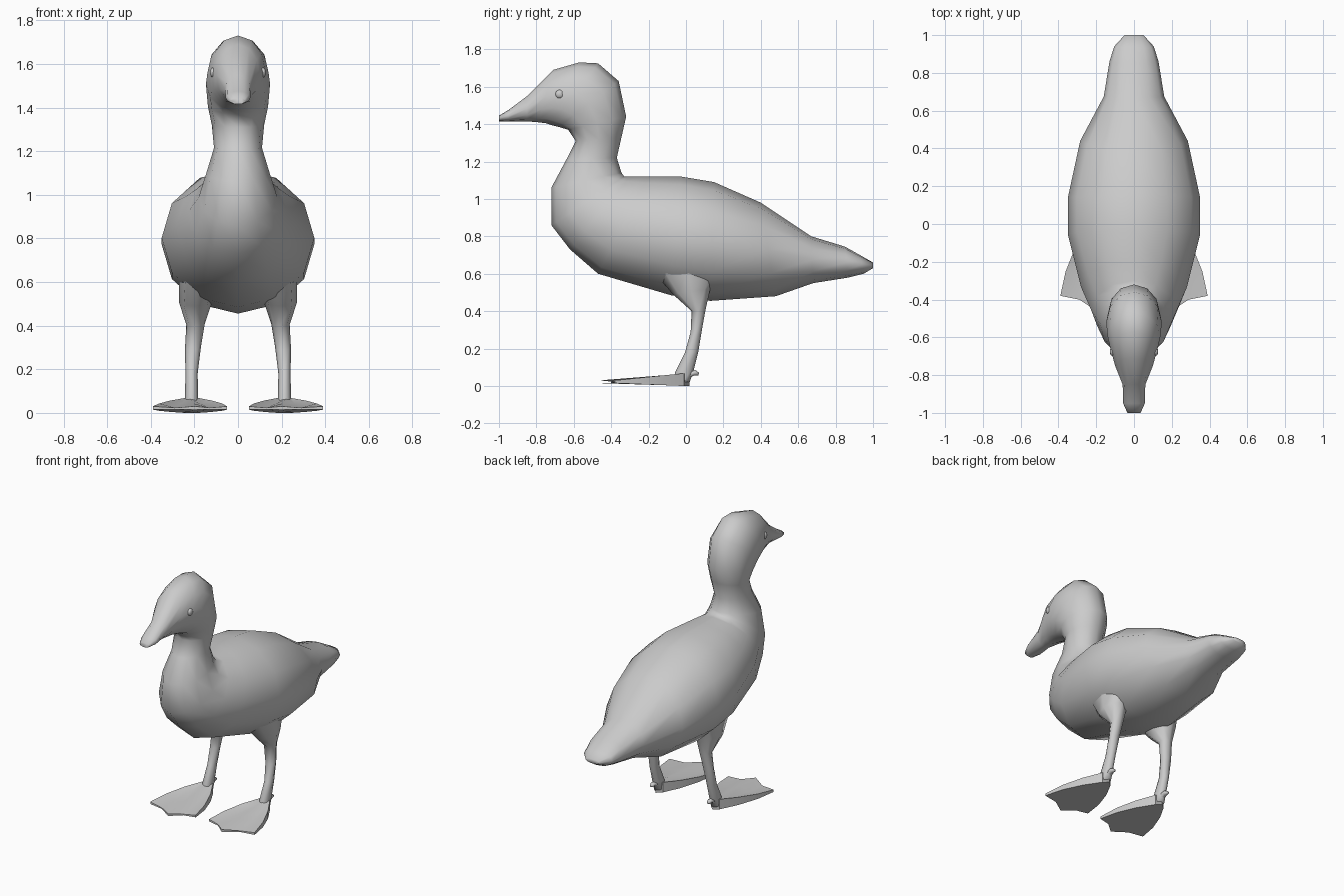
import bpy, bmesh
from math import sin, cos, tau, radians
from mathutils import Vector

cube = bpy.data.objects.get("Cube")
if cube:
    bpy.data.objects.remove(cube)

grey = bpy.data.materials.new("plain grey")
grey.use_nodes = True
COLOUR = (0.6, 0.6, 0.6, 1)
grey.diffuse_color = COLOUR
grey.node_tree.nodes["Principled BSDF"].inputs["Base Color"].default_value = COLOUR


def finish(name, bm, sharp=80):
    bmesh.ops.recalc_face_normals(bm, faces=bm.faces)
    mesh = bpy.data.meshes.new(name)
    bm.to_mesh(mesh)
    bm.free()
    mesh.materials.append(grey)
    obj = bpy.data.objects.new(name, mesh)
    bpy.context.collection.objects.link(obj)
    bpy.ops.object.select_all(action='DESELECT')
    obj.select_set(True)
    bpy.context.view_layer.objects.active = obj
    bpy.ops.object.shade_smooth_by_angle(angle=radians(sharp))
    return obj


def skin(name, rings, sharp=80):
    """Closed skin over a list of equal-length rings."""
    bm = bmesh.new()
    rows = [[bm.verts.new(p) for p in ring] for ring in rings]
    n = len(rows[0])
    for a, b in zip(rows, rows[1:]):
        for i in range(n):
            j = (i + 1) % n
            bm.faces.new((a[i], a[j], b[j], b[i]))
    bm.faces.new(rows[0])
    bm.faces.new(rows[-1])
    return finish(name, bm, sharp)


def oval(a, b, width, x=0, sides=12):
    """Ring whose upper/rear point is a and lower/front point is b, as (y, z)."""
    a, b = Vector((x, *a)), Vector((x, *b))
    mid, half = (a + b) / 2, (a - b) / 2
    return [mid + half * cos(tau * i / sides) + Vector((width * sin(tau * i / sides), 0, 0))
            for i in range(sides)]


# Tail, trunk, neck, head and beak: back point, belly point, half width
BODY = [
    ((1.0, .66), (1.0, .63), .05),
    ((.93, .70), (.95, .60), .105),
    ((.85, .745), (.87, .58), .13),
    ((.67, .80), (.68, .55), .16),
    ((.40, .98), (.48, .48), .285),
    ((.15, 1.09), (.13, .455), .35),
    ((-.03, 1.12), (-.08, .485), .35),
    ((-.20, 1.12), (-.47, .60), .28),
    ((-.30, 1.12), (-.62, .73), .225),
    ((-.33, 1.12), (-.72, .86), .18),
    ((-.345, 1.14), (-.72, 1.06), .145),
    ((-.37, 1.22), (-.64, 1.21), .11),
    ((-.345, 1.33), (-.59, 1.31), .12),
    ((-.32, 1.44), (-.63, 1.37), .138),
    ((-.36, 1.63), (-.68, 1.385), .147),
    ((-.47, 1.725), (-.72, 1.395), .14),
    ((-.57, 1.73), (-.75, 1.405), .125),
    ((-.71, 1.69), (-.79, 1.41), .10),
    ((-.85, 1.55), (-.85, 1.415), .06),
    ((-.95, 1.475), (-.95, 1.415), .057),
    ((-1.0, 1.445), (-1.0, 1.415), .035),
]
skin("body", [oval(*ring) for ring in BODY])

# Leg: rear point, front point, half width, distance from the middle
LEG = [
    ((.20, .66), (-.18, .62), .10, .17),
    ((.13, .52), (-.07, .49), .075, .195),
    ((.105, .41), (.03, .40), .042, .195),
    ((.085, .30), (.025, .29), .036, .207),
    ((.065, .18), (-.005, .18), .028, .213),
    ((.04, .08), (-.06, .07), .03, .213),
    ((.02, .02), (-.06, .02), .03, .213),
]
BACK_TOE = [
    ((.01, .075), (.01, .035), .02, .213),
    ((.05, .085), (.04, .055), .018, .213),
    ((.07, .07), (.065, .055), .01, .213),
]

# Foot: outer, middle and inner toe tips with webs pulled back between them
TIPS = [(.39, -.38), (.29, -.40), (.20, -.46), (.13, -.40), (.05, -.38)]
HEEL = [(.245, -.01), (.23, .0), (.213, .02), (.196, .0), (.18, -.01)]


def foot_ring(t):
    top, under = [], []
    for i, (tip, heel) in enumerate(zip(TIPS, HEEL)):
        p = Vector(heel).lerp(Vector(tip), t)
        ridge = i % 2 == 0
        spread = .025 * (2 - i) / 2 * 4 * t * (1 - t)
        z = .068 + (.03 - .068) * t - (0 if ridge else .022 * min(1, 2 * t) * (1.3 - t))
        low = .015 * t if ridge else .016 * t
        top.append((p.x + spread, p.y, z))
        under.append((p.x + spread, p.y, low))
    return top + under[::-1]


for side, sign in (("left", 1), ("right", -1)):
    def mirrored(rings):
        return [[(sign * x, y, z) for x, y, z in ring] for ring in rings]

    skin("leg_" + side, mirrored([oval(a, b, w, x, 8) for a, b, w, x in LEG]))
    skin("back_toe_" + side, mirrored([oval(a, b, w, x, 6) for a, b, w, x in BACK_TOE]))
    skin("webbed_foot_" + side, mirrored([foot_ring(t) for t in (0, .3, .65, 1)]), 45)

    # Small eye set into the side of the head
    bm = bmesh.new()
    bmesh.ops.create_icosphere(bm, subdivisions=2, radius=.024)
    bmesh.ops.scale(bm, vec=(.6, 1, 1), verts=bm.verts)
    bmesh.ops.translate(bm, vec=(sign * .114, -.675, 1.56), verts=bm.verts)
    finish("eye_" + side, bm)
